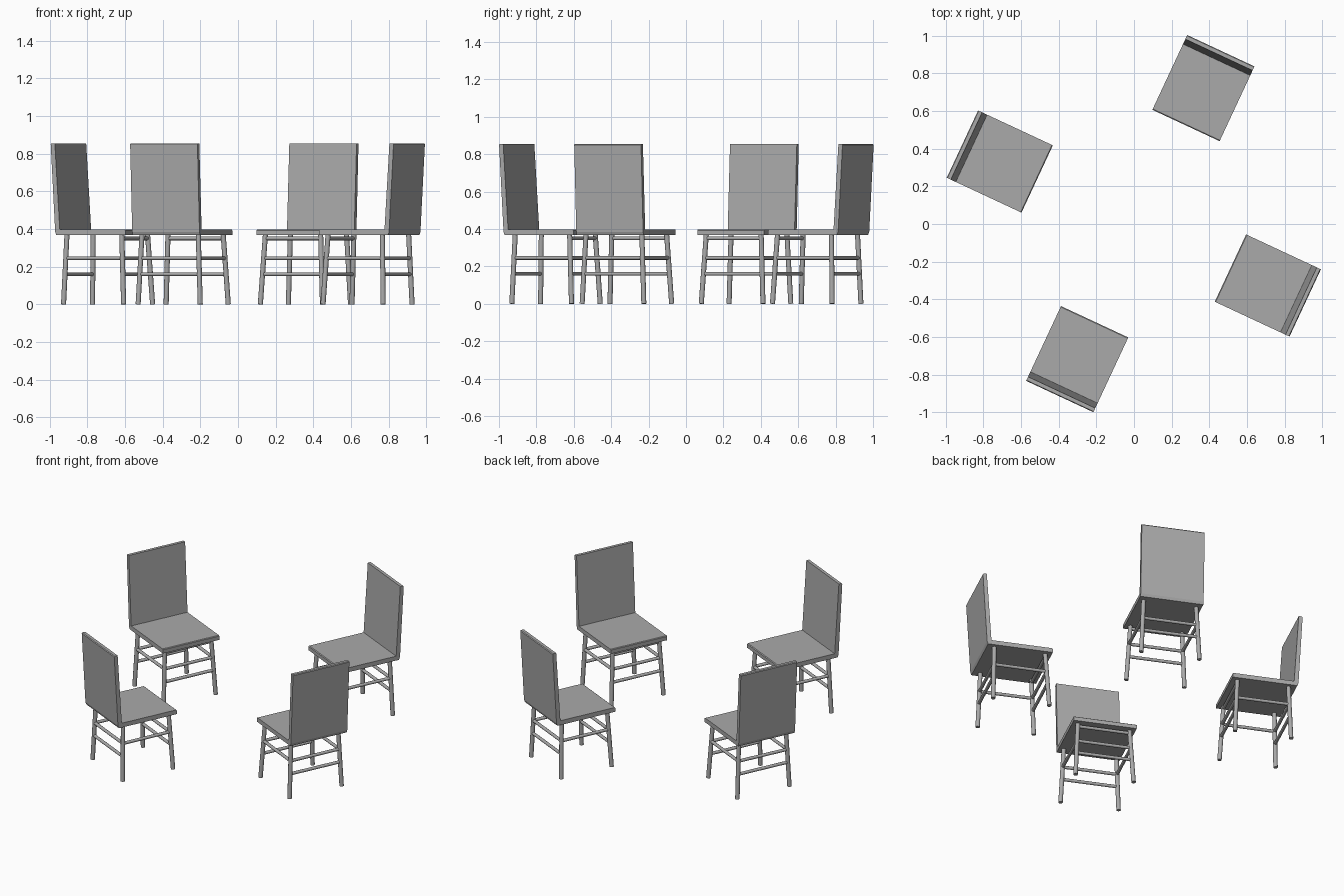
import bpy, bmesh
from math import radians
from mathutils import Vector, Matrix

cube = bpy.data.objects.get("Cube")
if cube:
    bpy.data.objects.remove(cube, do_unlink=True)

GREY = (0.4, 0.4, 0.4, 1)
mat = bpy.data.materials.new("plain grey")
mat.use_nodes = True
mat.diffuse_color = GREY
mat.node_tree.nodes["Principled BSDF"].inputs["Base Color"].default_value = GREY


def add_object(name, bm, place, smooth=False):
    bmesh.ops.recalc_face_normals(bm, faces=bm.faces)
    mesh = bpy.data.meshes.new(name)
    bm.to_mesh(mesh)
    bm.free()
    mesh.materials.append(mat)
    obj = bpy.data.objects.new(name, mesh)
    bpy.context.collection.objects.link(obj)
    obj.matrix_world = place
    if smooth:
        bpy.ops.object.select_all(action="DESELECT")
        obj.select_set(True)
        bpy.context.view_layer.objects.active = obj
        bpy.ops.object.shade_smooth_by_angle(angle=radians(40))


def panel(name, profile, half_width, place):
    """Extrude a side profile of (y, z) points across the chair."""
    bm = bmesh.new()
    face = bm.faces.new([bm.verts.new((-half_width, y, z)) for y, z in profile])
    new = bmesh.ops.extrude_face_region(bm, geom=[face])["geom"]
    verts = [g for g in new if isinstance(g, bmesh.types.BMVert)]
    bmesh.ops.translate(bm, verts=verts, vec=(2 * half_width, 0, 0))
    add_object(name, bm, place)


def rod(name, a, b, radius, place):
    a, b = Vector(a), Vector(b)
    bm = bmesh.new()
    turn = (b - a).to_track_quat("Z", "Y").to_matrix().to_4x4()
    bmesh.ops.create_cone(bm, cap_ends=True, segments=16, radius1=radius, radius2=radius,
                          depth=(b - a).length, matrix=Matrix.Translation((a + b) / 2) @ turn)
    add_object(name, bm, place, smooth=True)


# Splayed legs: foot and top, in chair space (front edge of seat at y = 0)
FOOT = {"front": (0.182, -0.018), "back": (0.182, -0.37)}
TOP = {"front": (0.162, -0.038), "back": (0.165, -0.358)}
SEAT_LOW = 0.367


def on_leg(end, side, z):
    foot, top = Vector(FOOT[end]), Vector(TOP[end])
    p = foot.lerp(top, z / SEAT_LOW)
    return (side * p.x, p.y, z)


def chair(label, x, y, angle):
    place = Matrix.Translation((x, y, 0)) @ Matrix.Rotation(radians(angle), 4, "Z")
    panel(label + "_seat", [(0, SEAT_LOW), (0, 0.392), (-0.005, 0.396), (-0.39, 0.396),
                            (-0.39, SEAT_LOW)], 0.197, place)
    panel(label + "_backrest", [(-0.385, SEAT_LOW), (-0.405, SEAT_LOW), (-0.412, 0.385),
                                (-0.438, 0.85), (-0.434, 0.855), (-0.414, 0.855),
                                (-0.385, 0.396)], 0.197, place)
    for side, hand in ((-1, "right"), (1, "left")):
        for end in FOOT:
            rod(f"{label}_{end}_{hand}_leg", on_leg(end, side, 0),
                on_leg(end, side, SEAT_LOW + 0.01), 0.0135, place)
        rod(f"{label}_{hand}_rail", on_leg("front", side, 0.245),
            on_leg("back", side, 0.245), 0.01, place)
    # Cross rails between each pair of legs
    for end in FOOT:
        for level, z in (("low", 0.16), ("middle", 0.245), ("top", 0.35)):
            if (end, level) != ("back", "top"):
                rod(f"{label}_{end}_{level}_rail", on_leg(end, -1, z), on_leg(end, 1, z),
                    0.01, place)


# Four chairs facing one another
chair("near_chair", -0.209, -0.519, -25)
chair("far_chair", 0.276, 0.523, 155)
chair("right_chair", -0.514, 0.239, -115)
chair("left_chair", 0.512, -0.234, 65)
